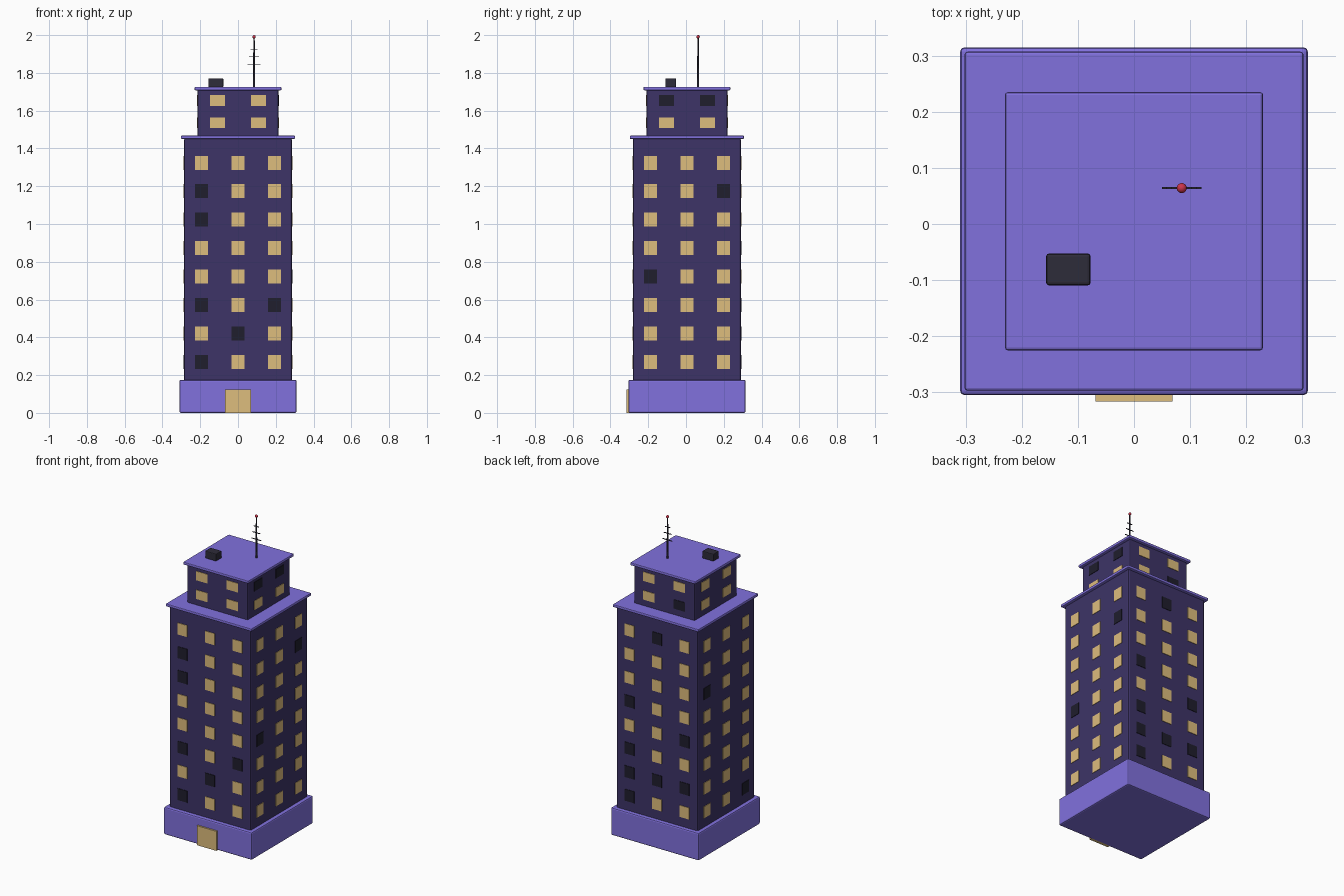
import bpy, math
from mathutils import Matrix, Vector

if "Cube" in bpy.data.objects:
    bpy.data.objects.remove(bpy.data.objects["Cube"])

CY = 0.005  # building axis sits slightly back because the door projects forward


def material(name, rgb):
    m = bpy.data.materials.new(name)
    m.diffuse_color = (*rgb, 1)
    m.use_nodes = True
    m.node_tree.nodes["Principled BSDF"].inputs["Base Color"].default_value = m.diffuse_color
    return m


TRIM = material("trim_purple", (0.22, 0.165, 0.73))
WALL = material("wall_dark_purple", (0.047, 0.034, 0.136))
LIT = material("lit_window", (0.73, 0.51, 0.205))
DARK = material("dark_window", (0.014, 0.013, 0.026))
METAL = material("dark_metal", (0.027, 0.025, 0.042))
RED = material("beacon_red", (0.60, 0.035, 0.07))


def box(name, center, size, mat, bevel=0.0, rot=0.0):
    bpy.ops.mesh.primitive_cube_add(size=1)
    o = bpy.context.object
    o.name = name
    o.data.transform(Matrix.Diagonal((*size, 1)))
    o.location = center
    o.rotation_euler.z = rot
    o.data.materials.append(mat)
    if bevel:
        b = o.modifiers.new("bevel", 'BEVEL')
        b.width = bevel
        b.segments = 2
    return o


def storey(name, half, z0, z1, mat, bevel):
    box(name, (0, CY, (z0 + z1) / 2), (2 * half, 2 * half, z1 - z0), mat, bevel)


# Stacked masses
storey("base", 0.31, 0.0, 0.175, TRIM, 0.008)
storey("tower", 0.286, 0.1, 1.455, WALL, 0.01)
storey("tower_cornice", 0.302, 1.45, 1.468, TRIM, 0.005)
storey("upper_block", 0.214, 1.46, 1.712, WALL, 0.008)
storey("roof_cornice", 0.23, 1.708, 1.726, TRIM, 0.005)

# Door
box("door", (0, -0.306, 0.062), (0.137, 0.02, 0.124), LIT)


# Windows: columns run left to right seen from outside, rows bottom to top
def windows(name, half, xs, zs, size, unlit):
    for f, face in enumerate(("front", "right", "back", "left")):
        turn = Matrix.Rotation(f * math.pi / 2, 4, 'Z')
        for r, z in enumerate(zs):
            for c, x in enumerate(xs):
                p = turn @ Vector((x, -half, z)) + Vector((0, CY, 0))
                mat = DARK if (r, c) in unlit[f] else LIT
                box(f"{name}_{face}_{r}_{c}", p, (size[0], 0.006, size[1]),
                    mat, rot=f * math.pi / 2)


windows("tower_window", 0.286, (-0.193, 0, 0.193),
        [0.27 + 0.1506 * i for i in range(8)], (0.068, 0.074),
        [{(6, 0), (5, 0), (2, 0), (2, 2), (1, 1), (0, 0)},
         {(6, 2), (3, 0)},
         {(4, 0), (2, 0), (1, 0), (0, 0), (7, 1), (1, 1), (3, 2), (1, 2)},
         {(5, 0), (0, 2)}])
windows("upper_window", 0.214, (-0.108, 0.108), (1.536, 1.655), (0.08, 0.058),
        [set(), {(1, 0), (1, 1)}, {(0, 1)}, set()])

# Rooftop unit
box("roof_unit", (-0.117, -0.081, 1.748), (0.079, 0.057, 0.047), METAL, 0.005)

# Antenna mast, crossbars and beacon
AX, AY = 0.085, 0.064
bpy.ops.mesh.primitive_cone_add(vertices=12, radius1=0.006, radius2=0.0035,
                                depth=0.268, location=(AX, AY, 1.856))
mast = bpy.context.object
mast.name = "antenna_mast"
mast.data.materials.append(METAL)
for i, (z, w) in enumerate(((1.843, 0.07), (1.885, 0.054), (1.925, 0.036))):
    box(f"antenna_bar_{i}", (AX, AY, z), (w, 0.004, 0.004), METAL)
bpy.ops.mesh.primitive_uv_sphere_add(segments=16, ring_count=8, radius=0.009,
                                     location=(AX, AY, 1.991))
beacon = bpy.context.object
beacon.name = "beacon"
beacon.data.materials.append(RED)
bpy.ops.object.shade_smooth()

# Smooth the rounded mast, keeping its ends sharp
bpy.ops.object.select_all(action='DESELECT')
mast.select_set(True)
bpy.context.view_layer.objects.active = mast
bpy.ops.object.shade_smooth_by_angle()
